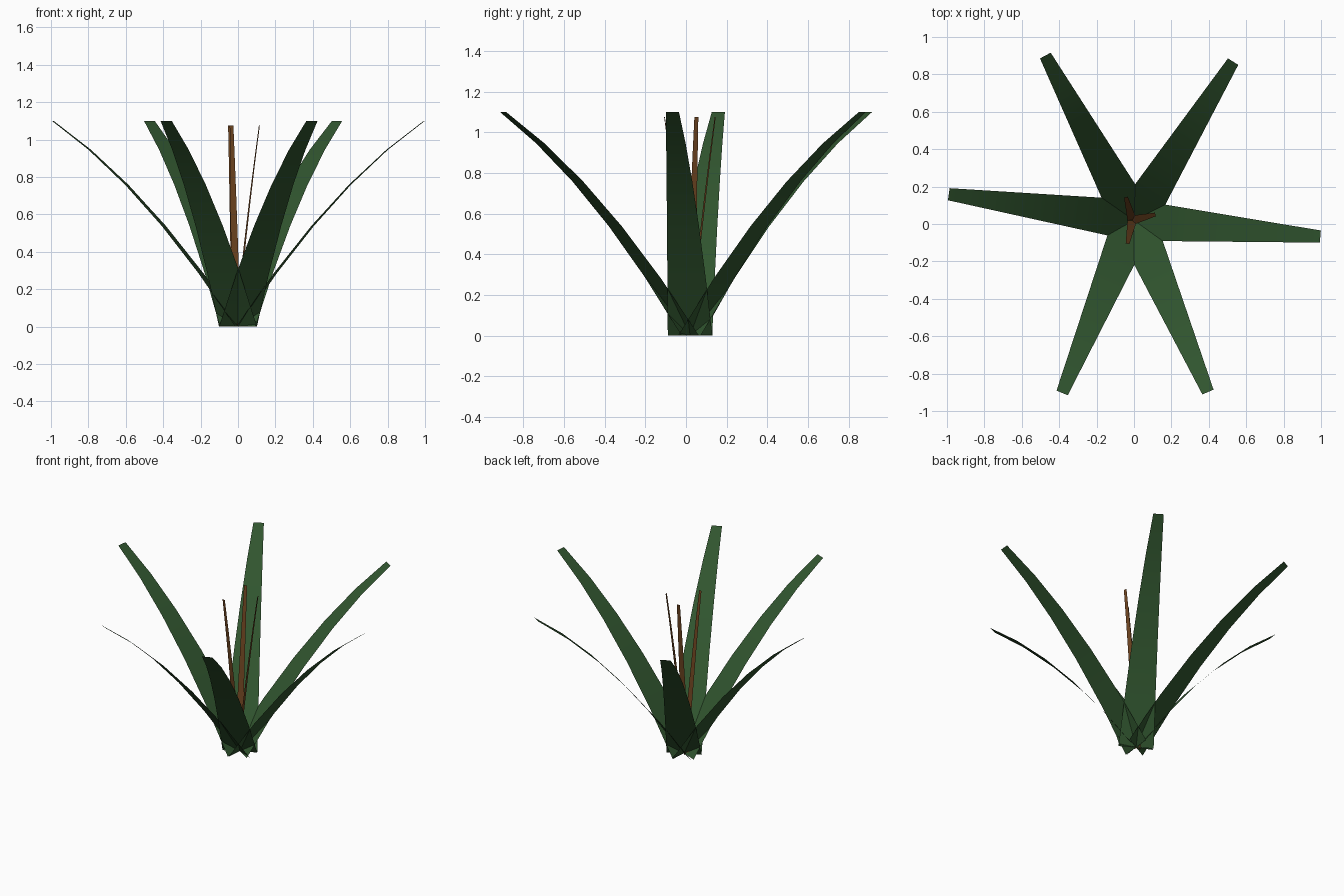
import bpy
from math import cos, sin, radians

if "Cube" in bpy.data.objects:
    bpy.data.objects.remove(bpy.data.objects["Cube"])


def material(name, color):
    m = bpy.data.materials.new(name)
    m.diffuse_color = (*color, 1)
    m.use_nodes = True
    m.node_tree.nodes["Principled BSDF"].inputs["Base Color"].default_value = m.diffuse_color
    return m


def blade(name, base, angle, reach, height, bend, w0, w1, mat, segs=5):
    """Flat tapering strip that arches outward from the base."""
    a = radians(angle)
    dx, dy = cos(a), sin(a)
    verts = []
    for i in range(segs + 1):
        t = i / segs
        z = height * ((1 + bend) * t - bend * t * t)
        w = (w0 + (w1 - w0) * t) / 2
        cx, cy = base[0] + dx * reach * t, base[1] + dy * reach * t
        verts += [(cx + dy * w, cy - dx * w, z), (cx - dy * w, cy + dx * w, z)]
    faces = [(2 * i, 2 * i + 2, 2 * i + 3, 2 * i + 1) for i in range(segs)]
    me = bpy.data.meshes.new(name)
    me.from_pydata(verts, [], faces)
    me.materials.append(mat)
    me.shade_smooth()
    ob = bpy.data.objects.new(name, me)
    bpy.context.collection.objects.link(ob)


green = material("leaf_green", (0.03, 0.09, 0.028))
brown = material("stem_brown", (0.16, 0.06, 0.015))

# Six long arching leaves
for n, ang in enumerate((-5, 58, 118.3, 172, 247.4, 293.3), 1):
    blade(f"leaf_{n}", (0, 0.02), ang, 1.0, 1.1, 0.37, 0.22, 0.065, green)

# Three slim upright stems in the middle
for n, ang in enumerate((14, 105, 259), 1):
    blade(f"stem_{n}", (-0.01, 0.02), ang, 0.128, 1.075, 0.15, 0.05, 0.02, brown)
